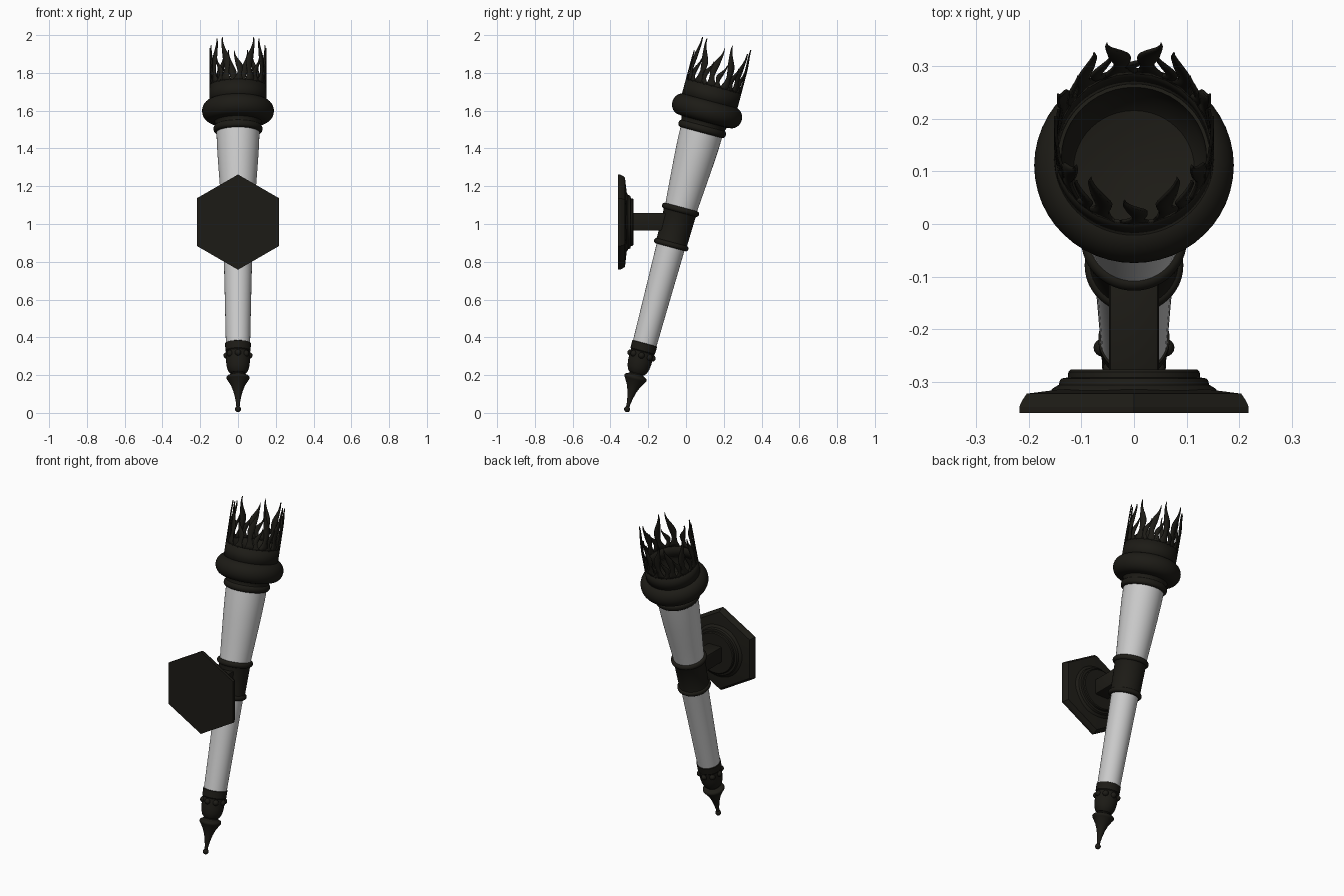
import bpy, bmesh, math
from mathutils import Matrix, Vector

if "Cube" in bpy.data.objects:
    bpy.data.objects.remove(bpy.data.objects["Cube"])

TILT = Matrix.Translation((0, -0.317, 0)) @ Matrix.Rotation(math.radians(-15), 4, 'X')

iron = bpy.data.materials.new("dark_iron")
iron.diffuse_color = (0.012, 0.011, 0.008, 1)
iron.use_nodes = True
iron.node_tree.nodes["Principled BSDF"].inputs["Base Color"].default_value = iron.diffuse_color


def finish(name, bm, matrix, mat=iron, angle=35, normals=True):
    if normals:
        bmesh.ops.recalc_face_normals(bm, faces=bm.faces[:])
    me = bpy.data.meshes.new(name)
    bm.to_mesh(me)
    bm.free()
    ob = bpy.data.objects.new(name, me)
    bpy.context.collection.objects.link(ob)
    ob.matrix_world = matrix
    if mat:
        me.materials.append(mat)
    bpy.ops.object.select_all(action='DESELECT')
    ob.select_set(True)
    bpy.context.view_layer.objects.active = ob
    bpy.ops.object.shade_smooth_by_angle(angle=math.radians(angle))
    return ob


def lathe(name, profile, matrix=TILT, mat=iron, sides=48, angle=35):
    """Spin (radius, height) points around local z; zero radius closes an end."""
    bm = bmesh.new()
    verts = [bm.verts.new((r, 0, h)) for r, h in profile]
    edges = [bm.edges.new(p) for p in zip(verts, verts[1:])]
    bmesh.ops.spin(bm, geom=verts + edges, cent=(0, 0, 0), axis=(0, 0, 1),
                   angle=2 * math.pi, steps=sides)
    bmesh.ops.remove_doubles(bm, verts=bm.verts[:], dist=1e-5)
    return finish(name, bm, matrix, mat, angle)


def arc(r, h, rr, rh, a0, a1, n=10):
    """Elliptical arc of profile points around (r, h)."""
    out = []
    for i in range(n + 1):
        a = math.radians(a0 + (a1 - a0) * i / n)
        out.append((r + rr * math.cos(a), h + rh * math.sin(a)))
    return out


# Pointed finial with ball tip
lathe("finial", [(0, 0.004)] + arc(0, 0.02, 0.016, 0.016, -70, 55)
      + [(0.010, 0.05), (0.016, 0.085), (0.025, 0.12), (0.037, 0.15), (0.052, 0.175)]
      + arc(0.05, 0.192, 0.011, 0.012, -50, 90, 6) + [(0.038, 0.212), (0.036, 0.225), (0, 0.225)])

# Bottom cap and its studs
lathe("bottom_cap", [(0, 0.215), (0.042, 0.217), (0.051, 0.228), (0.059, 0.25), (0.063, 0.28),
                     (0.063, 0.335), (0.067, 0.34), (0.068, 0.38), (0.06, 0.384), (0, 0.384)])
bm = bmesh.new()
for i in range(8):
    a = i * math.pi / 4
    bmesh.ops.create_uvsphere(bm, u_segments=16, v_segments=10, radius=0.017,
                              matrix=Matrix.Translation((0.06 * math.cos(a), 0.06 * math.sin(a), 0.315)))
finish("cap_studs", bm, TILT)

# Grey tapered shaft
lathe("shaft", [(0, 0.37), (0.064, 0.37), (0.069, 0.6), (0.076, 0.9), (0.086, 1.12),
                (0.097, 1.26), (0.106, 1.38), (0.112, 1.48), (0.114, 1.56), (0, 1.56)], mat=None)

# Middle collar with two rings
lathe("middle_collar", [(0.07, 0.908)] + arc(0.082, 0.922, 0.012, 0.014, -90, 80)
      + [(0.083, 0.94), (0.087, 1.09)] + arc(0.088, 1.113, 0.013, 0.015, -80, 90) + [(0.075, 1.128)])

# Cup: small ring, neck, big round rim, hollow inside
lathe("cup", [(0.1, 1.535), (0.116, 1.537)] + arc(0.118, 1.557, 0.012, 0.018, -80, 80)
      + [(0.119, 1.582), (0.125, 1.596)] + arc(0.138, 1.655, 0.052, 0.057, -80, 82, 18)
      + [(0.145, 1.715), (0.138, 1.715), (0.136, 1.66), (0.115, 1.63), (0.06, 1.612), (0, 1.608)])

# Flame crown: a thin band topped by mirrored curling tongues
R = 0.149
BASE = 1.79
bm = bmesh.new()


def on_wall(arc_len, h):
    a = arc_len / R
    return bm.verts.new((R * math.sin(a), R * math.cos(a), h))


N = 64
rings = [[on_wall(2 * math.pi * R * i / N, h) for i in range(N)] for h in (1.69, BASE)]
for i in range(N):
    j = (i + 1) % N
    bm.faces.new((rings[0][i], rings[0][j], rings[1][j], rings[1][i]))


def flame(deg, height, side, scale):
    widths = [0.034, 0.022, 0.015, 0.013, 0.016, 0.019, 0.019, 0.015, 0.010, 0.006, 0.003, 0.0005]
    prev = None
    for k, w in enumerate(widths):
        s = k / (len(widths) - 1)
        c = math.radians(deg) * R + side * 0.014 * math.sin(s * 5.2 + 3.1) * (0.4 + s)
        h = BASE - 0.004 + height * s
        row = [on_wall(c + u * w * scale, h) for u in (-1, 0, 1)]
        if prev:
            for m in (0, 1):
                bm.faces.new((prev[m], prev[m + 1], row[m + 1], row[m]))
        prev = row


for side in (1, -1):
    for n, deg in enumerate((13, 37, 67, 95, 125, 153)):
        flame(side * deg, 0.24 if n % 2 == 0 or n == 5 else 0.215, side * (1 if n % 2 == 0 else -1), 1.0)
    for deg in (25, 52, 81, 110, 139):
        flame(side * deg, 0.13, -side, 0.75)
flame(0, 0.10, 1, 0.7)
flame(180, 0.16, 1, 0.9)
crown = finish("flame_crown", bm, TILT, normals=False)
mod = crown.modifiers.new("thickness", 'SOLIDIFY')
mod.thickness = 0.006
mod.offset = 0

# Hexagonal wall plate, axis along +y
WALL = Matrix.Translation((0, -0.36, 1.01)) @ Matrix.Rotation(math.radians(-90), 4, 'X')
HEX = WALL @ Matrix.Rotation(math.radians(90), 4, 'Z')
lathe("wall_plate", [(0, 0), (0.252, 0), (0.252, 0.012), (0.246, 0.024), (0.236, 0.037),
                     (0.165, 0.045), (0, 0.045)], HEX, sides=6, angle=20)
lathe("plate_boss", [(0.16, 0.04), (0.155, 0.047), (0.143, 0.054), (0.141, 0.062), (0.138, 0.066),
                     (0.126, 0.068), (0.125, 0.078), (0.12, 0.083), (0, 0.083)], WALL)

# Square arm joining plate and collar
bm = bmesh.new()
bmesh.ops.create_cube(bm, size=1, matrix=Matrix.Translation((0, -0.18, 1.012))
                      @ Matrix.Diagonal((0.095, 0.22, 0.095, 1)))
bmesh.ops.bevel(bm, geom=bm.edges[:], offset=0.008, segments=2, affect='EDGES', profile=0.5)
finish("arm", bm, Matrix.Identity(4))
